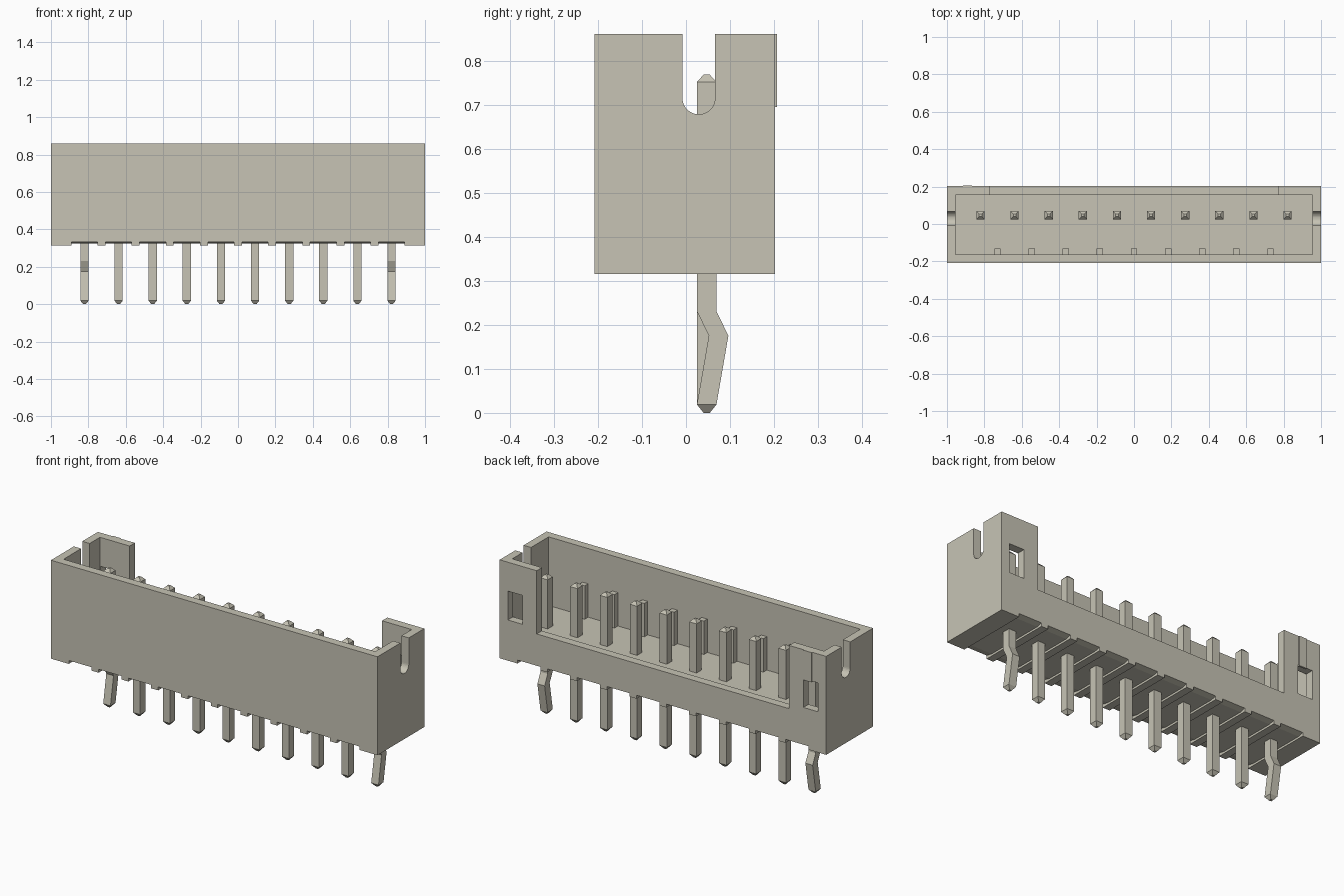
import bpy, bmesh, math
from mathutils import Vector

cube = bpy.data.objects.get("Cube")
if cube:
    bpy.data.objects.remove(cube, do_unlink=True)

mat = bpy.data.materials.new("warm grey plastic")
mat.use_nodes = True
COLOR = (0.57, 0.55, 0.46, 1)
mat.diffuse_color = COLOR
mat.node_tree.nodes["Principled BSDF"].inputs["Base Color"].default_value = COLOR


def loft(name, rings):
    """Skin a list of equal-sized point rings into a closed solid."""
    bm = bmesh.new()
    loops = [[bm.verts.new(p) for p in ring] for ring in rings]
    for a, b in zip(loops, loops[1:]):
        for i in range(len(a)):
            j = (i + 1) % len(a)
            bm.faces.new((a[i], a[j], b[j], b[i]))
    bm.faces.new(loops[0][::-1])
    bm.faces.new(loops[-1])
    bmesh.ops.recalc_face_normals(bm, faces=bm.faces[:])
    mesh = bpy.data.meshes.new(name)
    bm.to_mesh(mesh)
    bm.free()
    mesh.materials.append(mat)
    ob = bpy.data.objects.new(name, mesh)
    bpy.context.collection.objects.link(ob)
    return ob


def prism(name, x0, x1, profile):
    """Extrude a (y, z) profile along x."""
    return loft(name, [[Vector((x, y, z)) for y, z in profile] for x in (x0, x1)])


def box(name, x0, x1, y0, y1, z0, z1):
    return prism(name, x0, x1, [(y0, z0), (y1, z0), (y1, z1), (y0, z1)])


PITCH, COUNT = 0.1824, 10
pin_x = [(i - (COUNT - 1) / 2) * PITCH for i in range(COUNT)]
FRONT, BACK, BASE, TOP, FLOOR = -0.208, 0.202, 0.315, 0.86, 0.48

# Shrouded housing with its cutters
housing = box("housing", -1, 1, FRONT, BACK, BASE, TOP)
cutters = [
    box("cavity_cutter", -0.955, 0.955, -0.162, 0.156, FLOOR, 1),
    box("back_opening_cutter", -0.773, 0.773, 0.1, 0.3, 0.51, 1),
]
for s in (-1, 1):
    x0, x1 = sorted((s * 0.86, s * 0.95))
    cutters.append(box("window_cutter", x0, x1, 0.1, 0.3, 0.54, 0.70))

# Round-bottomed slot through both end walls
arc = [math.pi * (1 + i / 16) for i in range(17)]
slot = [(0.029 + 0.037 * math.cos(a), 0.715 + 0.037 * math.sin(a)) for a in arc]
cutters.append(prism("slot_cutter", -1.1, 1.1, slot + [(0.066, 1), (-0.008, 1)]))

# Shallow channels under each pin, slightly deeper at the edges
for x in pin_x:
    cutters.append(prism("channel_cutter", x - 0.07, x + 0.07,
                         [(-0.3, 0.2), (0.3, 0.2), (0.3, 0.334), (BACK, 0.334),
                          (0.17, 0.326), (-0.17, 0.326), (FRONT, 0.334), (-0.3, 0.334)]))

for c in cutters:
    c.hide_render = True
    mod = housing.modifiers.new(c.name, 'BOOLEAN')
    mod.operation, mod.solver, mod.object = 'DIFFERENCE', 'EXACT', c
graph = bpy.context.evaluated_depsgraph_get()
graph.update()
mesh = bpy.data.meshes.new_from_object(housing.evaluated_get(graph))
housing.modifiers.clear()
housing.data = mesh
for c in cutters:
    bpy.data.objects.remove(c, do_unlink=True)

# First-position mark on the back
box("position_mark", -0.913, -0.865, BACK - 0.005, BACK + 0.005, 0.695, TOP)

# Guide ribs inside the front wall, between the pins
for x in pin_x[:-1]:
    m = x + PITCH / 2
    box("guide_rib", m - 0.017, m + 0.017, -0.17, -0.132, FLOOR - 0.01, 0.665)

# Contact pins; the two end ones are kinked below the housing
H, PY = 0.0222, 0.047
for i, x in enumerate(pin_x):
    path = [(0, PY, 0.007), (0.019, PY, H)]
    if i in (0, COUNT - 1):
        path += [(0.175, 0.074, H), (0.231, PY, H)]
    path += [(0.752, PY, H), (0.768, PY, 0.007)]
    loft("contact_pin", [[Vector((x + sx * h, y + sy * h, z))
                          for sx, sy in ((-1, -1), (1, -1), (1, 1), (-1, 1))]
                         for z, y, h in path])
